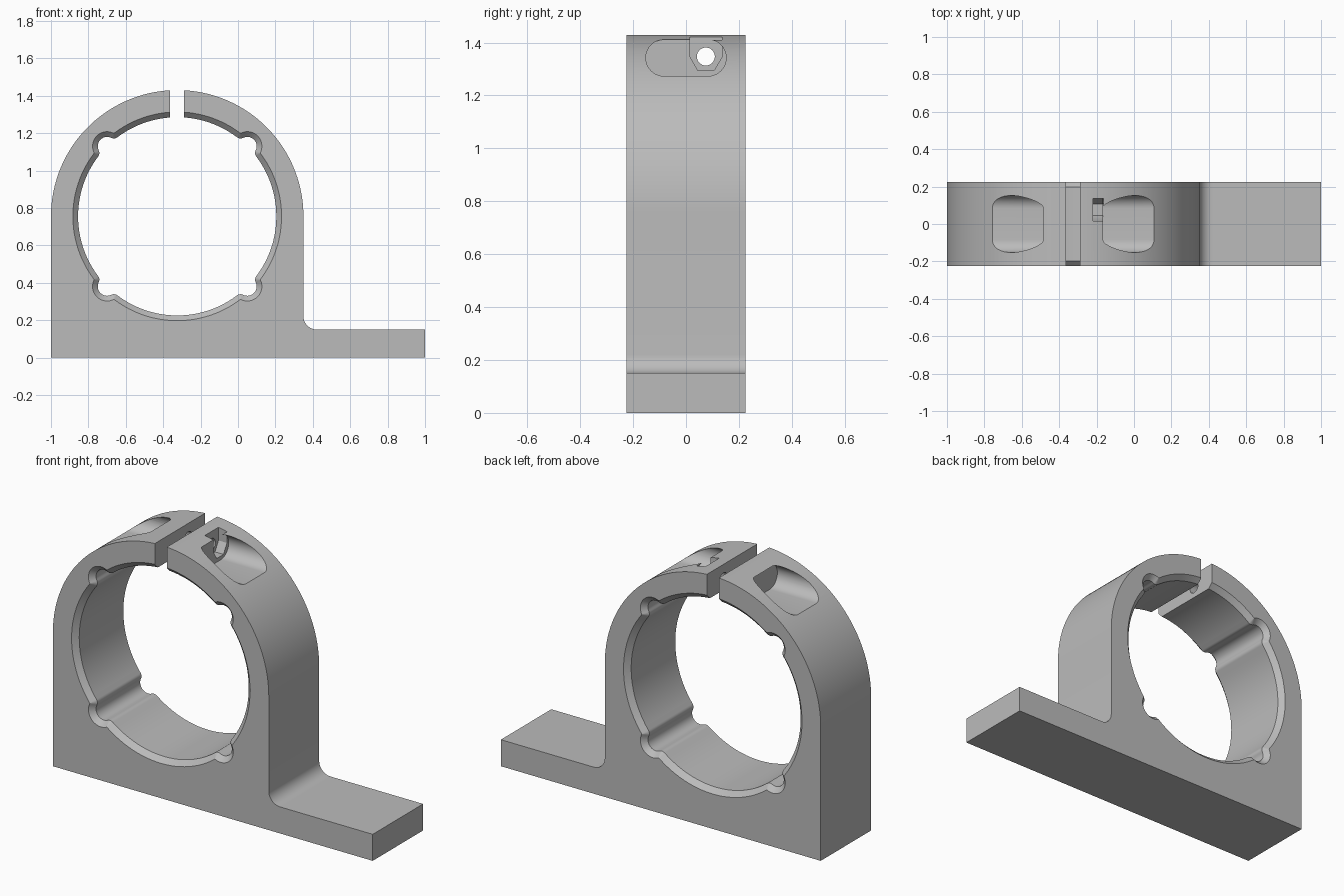
import bpy, bmesh
from math import pi, cos, sin, atan2, acos, radians
from mathutils import Vector

default = bpy.data.objects.get("Cube")
if default:
    bpy.data.objects.remove(default, do_unlink=True)

CX, CZ = -0.325, 0.755        # ring centre
OUTER, BORE = 0.675, 0.53     # ring radii
HALF = 0.225                  # half depth
CHAMFER = 0.028
LOBE, FILLET = 0.05, 0.031    # relief groove radius and its corner rounding

grey = bpy.data.materials.new("grey plastic")
grey.use_nodes = True
colour = (0.5, 0.5, 0.5, 1)
grey.diffuse_color = colour
grey.node_tree.nodes["Principled BSDF"].inputs["Base Color"].default_value = colour


def arc(cx, cy, r, a0, a1, n):
    """Points along an arc, angles in radians."""
    return [(cx + r * cos(a0 + (a1 - a0) * i / n),
             cy + r * sin(a0 + (a1 - a0) * i / n)) for i in range(n + 1)]


def loft(name, sections):
    """Solid through matching closed loops of 3D points."""
    bm = bmesh.new()
    rings = [[bm.verts.new(p) for p in s] for s in sections]
    n = len(rings[0])
    for a, b in zip(rings, rings[1:]):
        for i in range(n):
            j = (i + 1) % n
            bm.faces.new((a[i], a[j], b[j], b[i]))
    bm.faces.new(rings[0])
    bm.faces.new(rings[-1])
    bmesh.ops.recalc_face_normals(bm, faces=bm.faces)
    mesh = bpy.data.meshes.new(name)
    bm.to_mesh(mesh)
    bm.free()
    mesh.materials.append(grey)
    obj = bpy.data.objects.new(name, mesh)
    bpy.context.collection.objects.link(obj)
    return obj


def along_y(name, outline, y0, y1):
    return loft(name, [[(x, y, z) for x, z in outline] for y in (y0, y1)])


def along_x(name, outline, x0, x1):
    return loft(name, [[(x, y, z) for y, z in outline] for x in (x0, x1)])


def bore_outline(offset):
    """Bore circle with four rounded relief grooves, grown by an offset."""
    pts = []
    far, near = BORE + FILLET, LOBE + FILLET
    # angle from groove axis to the rounding centre, seen from the ring centre
    spread = acos((BORE**2 + far**2 - near**2) / (2 * BORE * far))
    for k in range(4):
        axis = radians(45 + 90 * k)
        lobe = Vector((cos(axis), sin(axis))) * BORE
        lo = Vector((cos(axis - spread), sin(axis - spread))) * far
        hi = Vector((cos(axis + spread), sin(axis + spread))) * far
        swing = lo - lobe
        a_lo = atan2(swing.y, swing.x)
        half = (axis - a_lo) % (2 * pi)
        r = FILLET - offset
        bend = ((axis - half + pi) - (axis - spread + pi)) % (2 * pi)
        if bend > pi:
            bend -= 2 * pi
        pts += arc(lo.x, lo.y, r, axis - spread + pi, axis - spread + pi + bend, 6)
        pts += arc(lobe.x, lobe.y, LOBE + offset, axis - half, axis + half, 20)[1:-1]
        pts += arc(hi.x, hi.y, r, axis + spread + pi - bend, axis + spread + pi, 6)
        pts += arc(0, 0, BORE + offset, axis + spread, axis + pi / 2 - spread, 24)[1:-1]
    return [(CX + x, CZ + z) for x, z in pts]


# Clamp body with mounting foot
outline = [(-1, 0), (1, 0), (1, 0.15)]
outline += arc(0.42, 0.22, 0.07, -pi / 2, -pi, 10)
outline += arc(CX, CZ, OUTER, 0, pi, 80)
body = along_y("clamp_body", outline, -HALF, HALF)

# Bore with chamfered rims
levels = [(-HALF - 0.001, CHAMFER + 0.001), (CHAMFER - HALF, 0),
          (HALF - CHAMFER, 0), (HALF + 0.001, CHAMFER + 0.001)]
cutters = [loft("bore_cutter", [[(x, y, z) for x, z in bore_outline(o)]
                                for y, o in levels])]

# Clamping gap at the top
gap = [(-0.363, 1), (-0.288, 1), (-0.288, 1.6), (-0.363, 1.6)]
cutters.append(along_y("gap_cutter", gap, -0.4, 0.4))

# Rounded screw pockets either side of the gap
slot = arc(0.083, 1.342, 0.069, -pi / 2, pi / 2, 20)
slot += arc(-0.083, 1.342, 0.069, pi / 2, 3 * pi / 2, 20)
cutters.append(along_x("right_pocket_cutter", slot, -1.2, -0.465))
cutters.append(along_x("left_pocket_cutter", slot, -0.165, 0.5))

# Nut seat, open at the top, and the screw hole
nut = [(0.015, 1.5), (0.015, 1.347), (0.045, 1.294),
       (0.106, 1.294), (0.137, 1.347), (0.137, 1.5)]
cutters.append(along_x("nut_cutter", nut, -0.218, -0.164))
hole = arc(0.075, 1.347, 0.034, 0, 2 * pi, 32)[:-1]
cutters.append(along_x("screw_hole_cutter", hole, -0.6, -0.1))

# Cut everything out and bake the result
for c in cutters:
    c.hide_render = True
    m = body.modifiers.new(c.name, "BOOLEAN")
    m.operation = "DIFFERENCE"
    m.solver = "EXACT"
    m.object = c
bpy.context.view_layer.update()
graph = bpy.context.evaluated_depsgraph_get()
baked = bpy.data.meshes.new_from_object(body.evaluated_get(graph))
body.modifiers.clear()
body.data = baked
baked.materials.clear()
baked.materials.append(grey)
for p in baked.polygons:
    p.material_index = 0
for c in cutters:
    bpy.data.objects.remove(c, do_unlink=True)

bpy.ops.object.select_all(action="DESELECT")
body.select_set(True)
bpy.context.view_layer.objects.active = body
bpy.ops.object.shade_smooth_by_angle(angle=radians(30))
